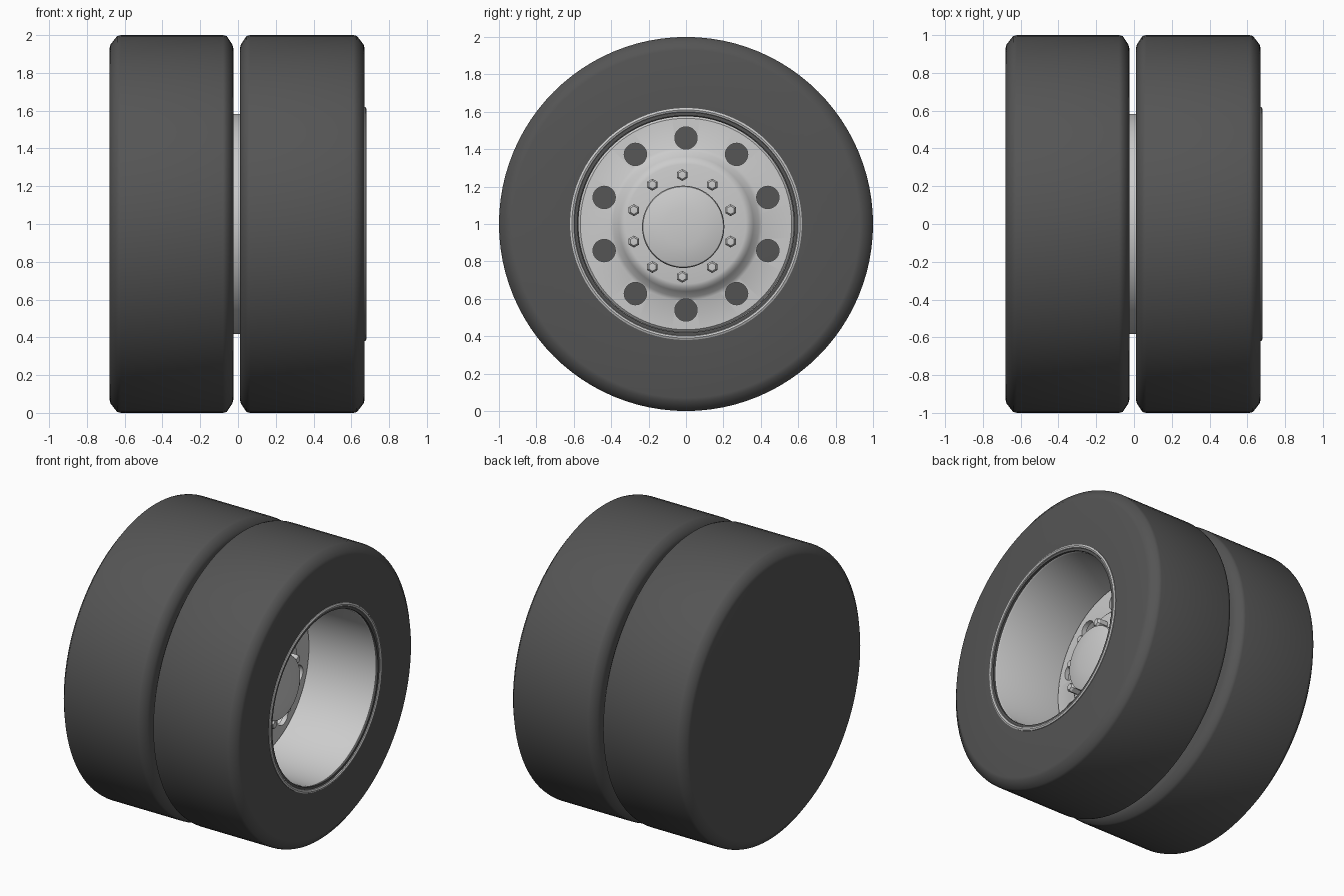
import bpy, bmesh, math
from mathutils import Vector

if "Cube" in bpy.data.objects:
    bpy.data.objects.remove(bpy.data.objects["Cube"])

rubber = bpy.data.materials.new("rubber")
rubber.diffuse_color = (0.09, 0.09, 0.09, 1)
rubber.use_nodes = True
rubber.node_tree.nodes["Principled BSDF"].inputs["Base Color"].default_value = rubber.diffuse_color


def smooth(ob, angle):
    for p in ob.data.polygons:
        p.use_smooth = True
    ob.data.set_sharp_from_angle(angle=math.radians(angle))


def lathe_into(bm, profile, n, cy, cz, closed):
    """Spin (x, radius) points about an x-parallel axis through (cy, cz)."""
    rings = []
    for i in range(n):
        a = 2 * math.pi * i / n
        rings.append([bm.verts.new((x, cy + r * math.sin(a), cz + r * math.cos(a)))
                      for x, r in profile])
    m = len(profile)
    for i in range(n):
        a, b = rings[i], rings[(i + 1) % n]
        for j in range(m if closed else m - 1):
            k = (j + 1) % m
            if profile[j][1] == 0 and profile[k][1] == 0:
                continue
            bm.faces.new((a[j], a[k], b[k], b[j]))


def lathe(name, profile, n=96, centres=((0, 1),), closed=False, angle=35, mat=None):
    bm = bmesh.new()
    for cy, cz in centres:
        lathe_into(bm, profile, n, cy, cz, closed)
    bmesh.ops.remove_doubles(bm, verts=bm.verts, dist=1e-5)
    bmesh.ops.recalc_face_normals(bm, faces=bm.faces)
    me = bpy.data.meshes.new(name)
    bm.to_mesh(me)
    bm.free()
    ob = bpy.data.objects.new(name, me)
    bpy.context.collection.objects.link(ob)
    if mat:
        me.materials.append(mat)
    smooth(ob, angle)
    return ob


def circle(cy, cz, r, n=10):
    return [(cy + r * math.sin(2 * math.pi * i / n), cz + r * math.cos(2 * math.pi * i / n))
            for i in range(n)]


# inner tyre: closed faces
lathe("inner_tyre", [(-.68, 0), (-.68, .93), (-.675, .95), (-.64, .995), (-.62, 1),
                     (-.08, 1), (-.06, .995), (-.03, .95), (-.025, .93), (-.025, 0)],
      angle=60, mat=rubber)

# outer tyre: ring around the rim
lathe("outer_tyre", [(.01, .58), (.01, .93), (.015, .95), (.045, .995), (.065, 1),
                     (.61, 1), (.63, .995), (.665, .95), (.67, .93), (.67, .58)],
      closed=True, angle=60, mat=rubber)

# rim barrel with rolled outer lip, spanning the gap between the tyres
lathe("rim_barrel", [(-.025, .575), (.645, .575), (.66, .585), (.665, .595), (.675, .6),
                     (.68, .61), (.675, .62), (.655, .62), (.655, .59), (.64, .583),
                     (-.025, .583)], closed=True)

# wheel disc with raised bolt face and ten round holes
disc = lathe("wheel_disc", [(.14, .575), (.15, .565), (.155, .41), (.165, .39), (.20, .36),
                            (.22, .34), (.225, .32), (.225, .1), (.19, .1), (.19, .32),
                            (.125, .39), (.115, .575)], closed=True)
cutter = lathe("hole_cutter", [(.05, 0), (.05, .06), (.3, .06), (.3, 0)], n=28,
               centres=circle(0, 1, .46))
cutter.hide_render = True
mod = disc.modifiers.new("holes", 'BOOLEAN')
mod.operation, mod.solver, mod.object = 'DIFFERENCE', 'EXACT', cutter
bpy.context.view_layer.objects.active = disc
bpy.ops.object.modifier_apply(modifier=mod.name)
bpy.data.objects.remove(cutter)
smooth(disc, 35)

# hub cap
lathe("hub_cap", [(.2, .22), (.325, .22), (.338, .215), (.352, .17), (.362, .1), (.366, 0)],
      n=64, centres=((-.015, .985),), angle=50)

# wheel nuts
lathe("wheel_nuts", [(.215, .032), (.285, .032), (.298, .022), (.3, 0)], n=6,
      centres=circle(-.02, .99, .272), angle=30)
